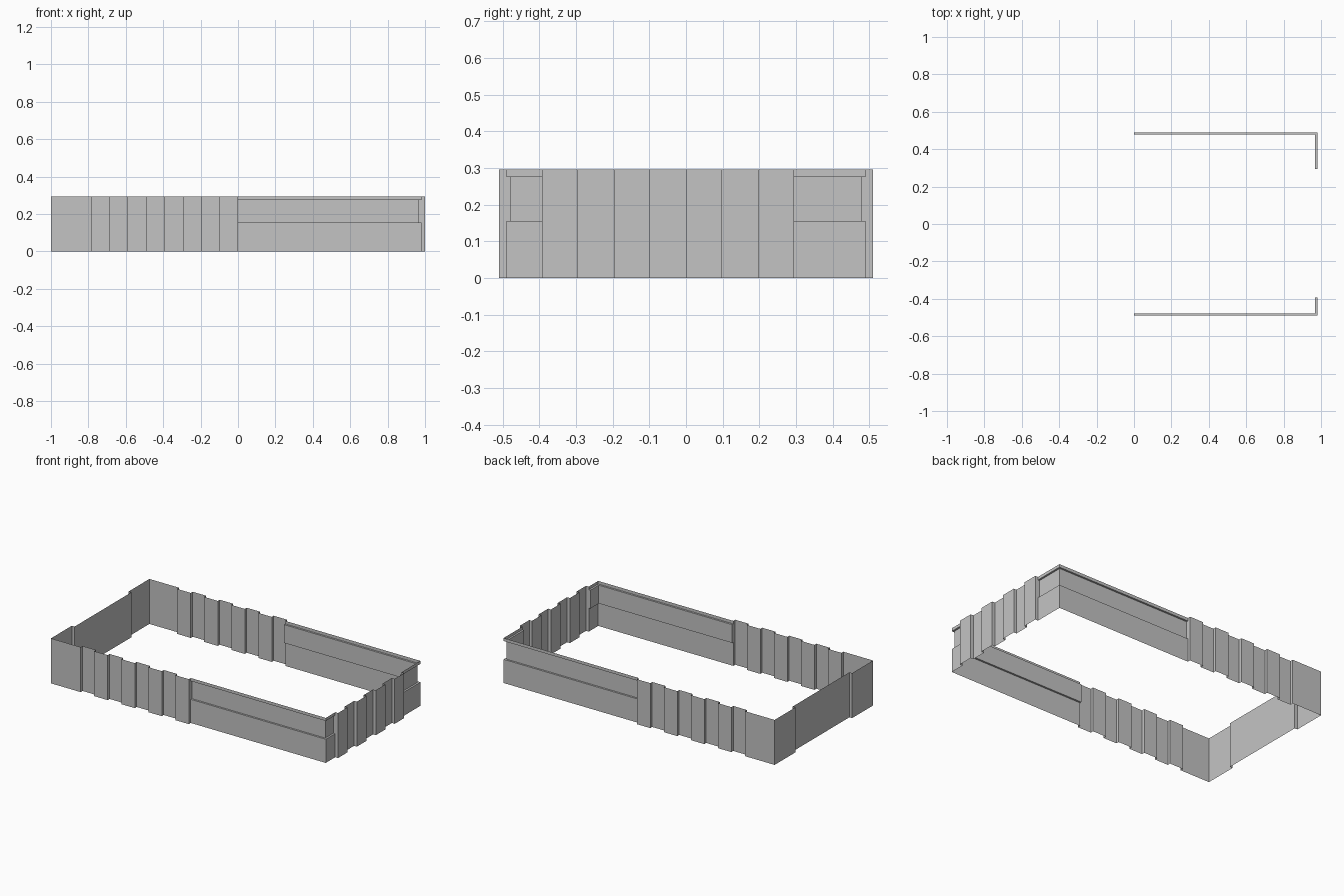
import bpy
import bmesh

# Remove the default cube only
cube = bpy.data.objects.get("Cube")
if cube:
    bpy.data.objects.remove(cube)

U = 0.098                   # width of one rib
TOP = 0.295                 # wall height
OUT_X, IN_X = 1.0, 0.98     # proud and recessed planes, long axis
OUT_Y, IN_Y = 0.51, 0.49    # proud and recessed planes, short axis
GROOVE = 0.012              # depth of the horizontal channel
LOW, HIGH = 0.155, 0.275    # channel bottom and top

grey = bpy.data.materials.new("wall_grey")
grey.use_nodes = True
colour = (0.55, 0.55, 0.55, 1)
grey.diffuse_color = colour
grey.node_tree.nodes["Principled BSDF"].inputs["Base Color"].default_value = colour


def loft(name, rows):
    """Skin a thin sheet between rows of points, listed bottom to top."""
    bm = bmesh.new()
    grid = [[bm.verts.new(p) for p in row] for row in rows]
    for lower, upper in zip(grid, grid[1:]):
        for i in range(len(lower) - 1):
            bm.faces.new((lower[i], lower[i + 1], upper[i + 1], upper[i]))
    mesh = bpy.data.meshes.new(name)
    bm.to_mesh(mesh)
    bm.free()
    mesh.materials.append(grey)
    obj = bpy.data.objects.new(name, mesh)
    bpy.context.collection.objects.link(obj)


def wall(name, path, bottom=0, top=TOP):
    """Raise a plan path straight up."""
    loft(name, [[(x, y, z) for x, y in path] for z in (bottom, top)])


def ribs(start, count, levels):
    """Square-wave plan line as (along, outward) pairs."""
    pts = []
    for i in range(count):
        level = levels[i % 2]
        pts += [(start + i * U, level), (start + (i + 1) * U, level)]
    return pts


# Ribbed long walls, with their plain corner panels
long_line = [(-OUT_X, OUT_Y), (-8 * U, OUT_Y)] + ribs(-8 * U, 8, (IN_Y, OUT_Y)) + [(0, IN_Y)]
wall("front_ribbed_wall", [(x, -y) for x, y in long_line])
wall("back_ribbed_wall", list(reversed(long_line)))

# Ribbed end wall
end_line = [(-4 * U, IN_X)] + ribs(-4 * U, 7, (OUT_X, IN_X)) + [(3 * U, IN_X)]
wall("left_ribbed_wall", [(x, y) for y, x in end_line])

# Plain end wall with a wide recessed centre
wall("right_end_wall", [
    (-OUT_X, OUT_Y), (-OUT_X, 3 * U), (-IN_X, 3 * U),
    (-IN_X, -3 * U), (-OUT_X, -3 * U), (-OUT_X, -OUT_Y)])

# Corner walls with a horizontal channel, and the small cheeks closing its ends
profile = [(0, 0), (0, LOW), (GROOVE, LOW), (GROOVE, HIGH), (0, HIGH), (0, TOP)]
for side, s, end in (("front", -1, -4 * U), ("back", 1, 3 * U)):
    rows = []
    for inset, z in profile:
        x, y = IN_X - inset, s * (IN_Y - inset)
        row = [(0, y, z), (x, y, z), (x, end, z)]
        rows.append(row if s < 0 else row[::-1])
    loft(side + "_channel_wall", rows)
    long_cheek = [(0, s * IN_Y), (0, s * (IN_Y - GROOVE))]
    end_cheek = [(IN_X - GROOVE, end), (IN_X, end)]
    for label, cheek in (("long", long_cheek), ("end", end_cheek)):
        wall(f"{side}_{label}_channel_cheek", cheek if s < 0 else cheek[::-1], LOW, HIGH)
